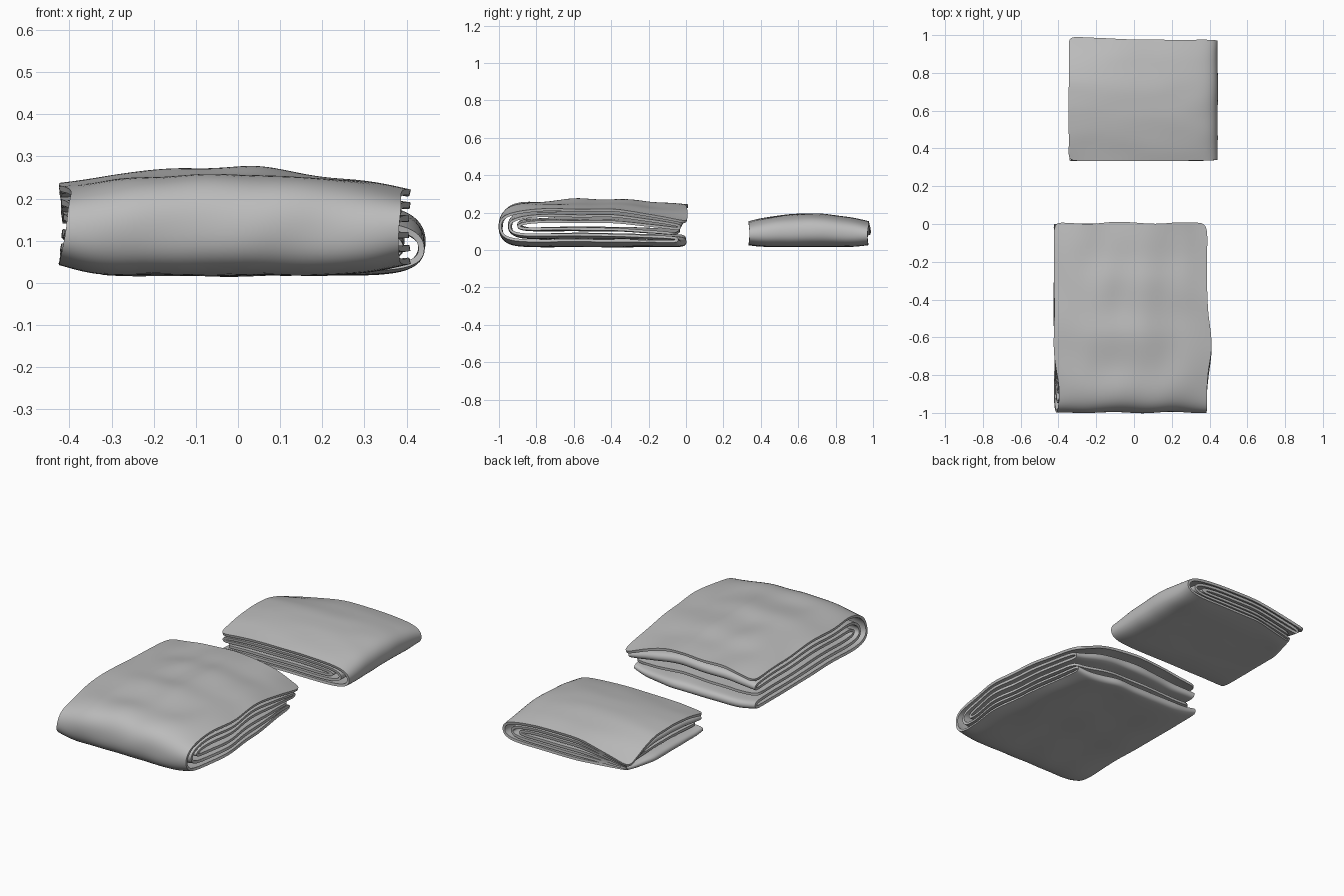
import bpy, bmesh, math
from mathutils import Vector, noise

if "Cube" in bpy.data.objects:
    bpy.data.objects.remove(bpy.data.objects["Cube"])

cloth = bpy.data.materials.new("plain_grey_cloth")
cloth.diffuse_color = (0.5, 0.5, 0.5, 1)
cloth.use_nodes = True
cloth.node_tree.nodes["Principled BSDF"].inputs["Base Color"].default_value = cloth.diffuse_color


def run(a, b, h, n=9):
    """Straight layer from a to b at relative height h."""
    return [(a + (b - a) * i / n, h) for i in range(n + 1)]


def bend(p0, h, up):
    """Rounded fold starting at depth p0, between heights h and 1 - h."""
    g = 1 - 2 * h
    pts = [(p0 + .04, 1 - h - .05 * g), (p0 + .002, .5 + .27 * g), (p0 - .006, .5),
           (p0 + .002, .5 - .27 * g), (p0 + .04, h + .05 * g)]
    return pts[::-1] if up else pts


def folded_path(L):
    """Three nested U folds in one continuous sheet: (depth, relative height)."""
    pts = run(L + .008, .12, .94) + bend(0, .06, False) + run(.12, L - .03, .06)
    pts += [(L - .002, .08), (L - .002, .2)]
    pts += run(L - .03, .17, .225) + bend(.05, .225, True) + run(.17, L - .04, .775)
    pts += [(L - .012, .75), (L - .012, .63)]
    pts += run(L - .04, .22, .605) + bend(.1, .395, False) + run(.22, L - .03, .395)
    return pts


def folded_cloth(name, L, top, bottom, place, wobble, seed, cols=14):
    bm = bmesh.new()
    rows = []
    for p, h in folded_path(L):
        u = p / L
        inset = 1 - .02 * (.5 - abs(h - .5)) * 2      # inner layers sit slightly in
        row = []
        for j in range(cols + 1):
            v = -1 + 2 * j / cols
            n1 = noise.noise(Vector((u * 4 + seed, v * 3, 0)))
            n2 = noise.noise(Vector((u * 4, v * 3 + seed, 7)))
            edge = noise.noise(Vector((u * 5, seed, v * .5 + h * 1.5)))
            lo = bottom(u, v) + wobble * .5 * n2
            hi = top(u, v) + wobble * n1
            pp = p + wobble * .8 * noise.noise(Vector((v * 3, seed, h * 2)))
            vv = v * (inset + wobble * 1.5 * edge * v * v)
            x, y = place(pp, vv, h)
            row.append(bm.verts.new((x, y, lo + h * (hi - lo))))
        rows.append(row)
    for a, b in zip(rows, rows[1:]):
        for j in range(cols):
            bm.faces.new((a[j], a[j + 1], b[j + 1], b[j]))
    me = bpy.data.meshes.new(name)
    bm.to_mesh(me)
    bm.free()
    me.materials.append(cloth)
    ob = bpy.data.objects.new(name, me)
    bpy.context.collection.objects.link(ob)
    sub = ob.modifiers.new("soft", 'SUBSURF')
    sub.levels = sub.render_levels = 2
    sol = ob.modifiers.new("thickness", 'SOLIDIFY')
    sol.thickness, sol.offset = .014, 0
    bpy.ops.object.select_all(action='DESELECT')
    ob.select_set(True)
    bpy.context.view_layer.objects.active = ob
    bpy.ops.object.convert(target='MESH')
    bpy.ops.object.shade_smooth_by_angle(angle=math.radians(50))
    return ob


def droop(u, v):
    """1 at the open corner on the +v side, fading to 0 inside."""
    return max(0, u - .6) / .4 * max(0, v - .3) / .7


def bump(t, centre, width):
    return math.exp(-((t - centre) / width) ** 2)


# large rumpled cloth: fold at the front, open at the back
def large_top(u, v):
    crown = .279 - .045 * abs(v + .05) ** 2.2 - .03 * ((u - .48) / .52) ** 2
    return crown + .008 * math.cos((u - .4) * 22) * (1 - v * v) - .045 * droop(u, v)


def large_bottom(u, v):
    return .009 + .03 * abs(v) ** 6


def large_place(p, v, h):
    u = p / .985
    x = -.018 + v * .405
    if v > 0:
        x += .025 * v ** 4 * bump(u, .34, .12)            # bulge on the right edge
    else:
        x += .03 * v ** 4 * h * bump(u, .1, .12)          # pinch on the left edge
    tuck = .05 * droop(u, v) * (1 - h)
    return x - tuck, -.988 + p - tuck


folded_cloth("large_folded_cloth", .985, large_top, large_bottom, large_place, .015, 3.7)


# small neat cloth: fold on the right, open on the left, one drooping corner
def small_top(u, v):
    return .201 - .045 * v * v - .02 * ((u - .5) / .5) ** 2 - .05 * droop(u, v)


def small_bottom(u, v):
    return .014 + .012 * abs(v) ** 6


def small_place(p, v, h):
    d = droop(p / .77, v)
    tuck = .06 * d * (1 - h)
    return .433 - p + tuck, .655 + v * .32 + .022 * d * h - tuck


folded_cloth("small_folded_cloth", .77, small_top, small_bottom, small_place, .005, 11.3)
